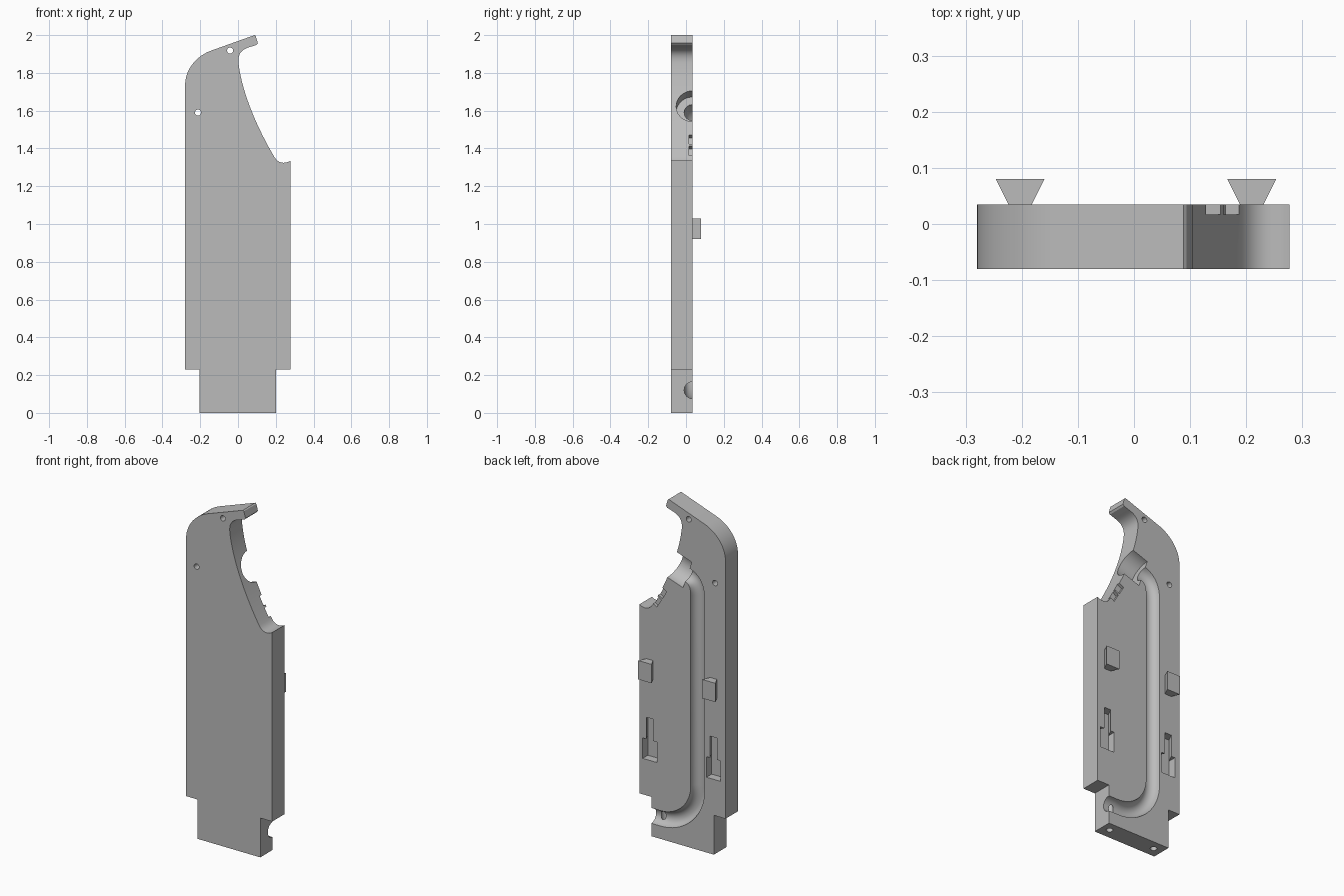
import bpy, bmesh, math
from mathutils import Vector, Matrix
from mathutils.geometry import interpolate_bezier

if "Cube" in bpy.data.objects:
    bpy.data.objects.remove(bpy.data.objects["Cube"], do_unlink=True)

grey = bpy.data.materials.new("plain grey")
grey.use_nodes = True
grey.diffuse_color = (0.5, 0.5, 0.5, 1)
grey.node_tree.nodes["Principled BSDF"].inputs["Base Color"].default_value = (0.5, 0.5, 0.5, 1)

FRONT, BACK = -0.08, 0.035


def make_object(name, bm):
    bmesh.ops.recalc_face_normals(bm, faces=bm.faces)
    mesh = bpy.data.meshes.new(name)
    bm.to_mesh(mesh)
    bm.free()
    mesh.materials.append(grey)
    obj = bpy.data.objects.new(name, mesh)
    bpy.context.collection.objects.link(obj)
    return obj


def prism(name, points, direction):
    bm = bmesh.new()
    face = bm.faces.new([bm.verts.new(p) for p in points])
    ext = bmesh.ops.extrude_face_region(bm, geom=[face])
    verts = [g for g in ext["geom"] if isinstance(g, bmesh.types.BMVert)]
    bmesh.ops.translate(bm, verts=verts, vec=direction)
    return make_object(name, bm)


def rod(name, start, end, radius, sides=32):
    start, end = Vector(start), Vector(end)
    axis = end - start
    turn = axis.to_track_quat('Z', 'Y').to_matrix().to_4x4()
    bm = bmesh.new()
    bmesh.ops.create_cone(bm, cap_ends=True, segments=sides, radius1=radius, radius2=radius,
                          depth=axis.length, matrix=Matrix.Translation((start + end) / 2) @ turn)
    return make_object(name, bm)


def bend(a, h1, h2, b, count=14):
    pts = interpolate_bezier(*[Vector((p[0], 0, p[1])) for p in (a, h1, h2, b)], count)
    return [(p.x, p.z) for p in pts]


def cut(target, cutter):
    mod = target.modifiers.new("cut", 'BOOLEAN')
    mod.operation, mod.solver, mod.object = 'DIFFERENCE', 'EXACT', cutter
    bpy.context.view_layer.objects.active = target
    bpy.ops.object.modifier_apply(modifier=mod.name)
    bpy.data.objects.remove(cutter, do_unlink=True)


# Body outline: tongue, shoulders, hollow edge, hook and rounded corner
outline = [(-0.205, 0), (0.2, 0), (0.2, 0.23), (0.277, 0.23)]
outline += bend((0.277, 1.335), (0.25, 1.318), (0.215, 1.318), (0.193, 1.354), 10)
outline += bend((0.193, 1.354), (0.10, 1.51), (0.02, 1.70), (0.003, 1.85), 24)[1:]
outline += bend((0.003, 1.85), (-0.003, 1.9), (0.02, 1.925), (0.06, 1.936))[1:]
outline += [(0.097, 1.948), (0.105, 1.957), (0.094, 1.995), (0.088, 2.0)]
outline += bend((-0.15, 1.915), (-0.22, 1.887), (-0.28, 1.82), (-0.28, 1.735))
outline += [(-0.28, 0.23), (-0.205, 0.23)]
body = prism("body_half", [(x, FRONT, z) for x, z in outline], (0, BACK - FRONT, 0))

# Half-round cable groove in the back
path = [(0.0, 1.602)] + bend((-0.033, 1.59), (-0.08, 1.573), (-0.10, 1.54), (-0.10, 1.47))
path += bend((-0.10, 0.36), (-0.10, 0.228), (0.008, 0.12), (0.14, 0.12), 18) + [(0.3, 0.12)]
curve = bpy.data.curves.new("groove_path", 'CURVE')
curve.dimensions = '3D'
curve.bevel_depth, curve.bevel_resolution, curve.use_fill_caps = 0.045, 6, True
spline = curve.splines.new('POLY')
spline.points.add(len(path) - 1)
for point, (x, z) in zip(spline.points, path):
    point.co = (x, BACK, z, 1)
guide = bpy.data.objects.new("groove_guide", curve)
bpy.context.collection.objects.link(guide)
bm = bmesh.new()
bm.from_mesh(guide.to_mesh())
bmesh.ops.remove_doubles(bm, verts=bm.verts, dist=0.0001)
bpy.data.objects.remove(guide, do_unlink=True)
cut(body, make_object("groove_cutter", bm))

# Wide round pocket opening onto the hollow edge
cut(body, rod("pocket_cutter", (-0.033, BACK, 1.59), (0.2, BACK, 1.67), 0.087, 48))

# Two shallow notches in the hollow edge
tilt = math.radians(30)
along = Vector((math.cos(tilt), 0, math.sin(tilt)))
across = Vector((-math.sin(tilt), 0, math.cos(tilt)))
for x, z in ((0.137, 1.445), (0.172, 1.387)):
    centre = Vector((x, 0.017, z))
    corners = [centre + along * a * 0.026 + across * b * 0.028
               for a, b in ((-1, -1), (1, -1), (1, 1), (-1, 1))]
    cut(body, prism("notch_cutter", corners, (0, 0.05, 0)))

# Pin holes through the plate and bolt holes up from the base
for x, z in ((-0.042, 1.918), (-0.212, 1.59)):
    cut(body, rod("pin_cutter", (x, -0.2, z), (x, 0.2, z), 0.016, 24))
for x in (-0.15, 0.15):
    cut(body, rod("bolt_cutter", (x, -0.02, -0.1), (x, -0.02, 0.2), 0.018, 24))

# Dovetail sockets and matching dovetail tabs
for side, x in (("right", -0.203), ("left", 0.21)):
    entry = [(x + s * 0.046, y, 0.44) for s, y in ((-1, -0.013), (1, -0.013), (1, 0.06), (-1, 0.06))]
    cut(body, prism("entry_cutter", entry, (0, 0, 0.12)))
    slot = [(x - 0.046, -0.013), (x + 0.046, -0.013), (x + 0.022, BACK),
            (x + 0.022, 0.06), (x - 0.022, 0.06), (x - 0.022, BACK)]
    cut(body, prism("slot_cutter", [(px, py, 0.5) for px, py in slot], (0, 0, 0.187)))
    tab = [(-0.02, BACK - 0.002), (0.02, BACK - 0.002), (0.0435, 0.08), (-0.0435, 0.08)]
    prism(side + "_dovetail_tab", [(x + px, py, 0.92) for px, py in tab], (0, 0, 0.11))

# Smooth the curved walls and keep the edges crisp
bpy.ops.object.select_all(action='DESELECT')
body.select_set(True)
bpy.context.view_layer.objects.active = body
bpy.ops.object.shade_smooth_by_angle(angle=math.radians(30))
